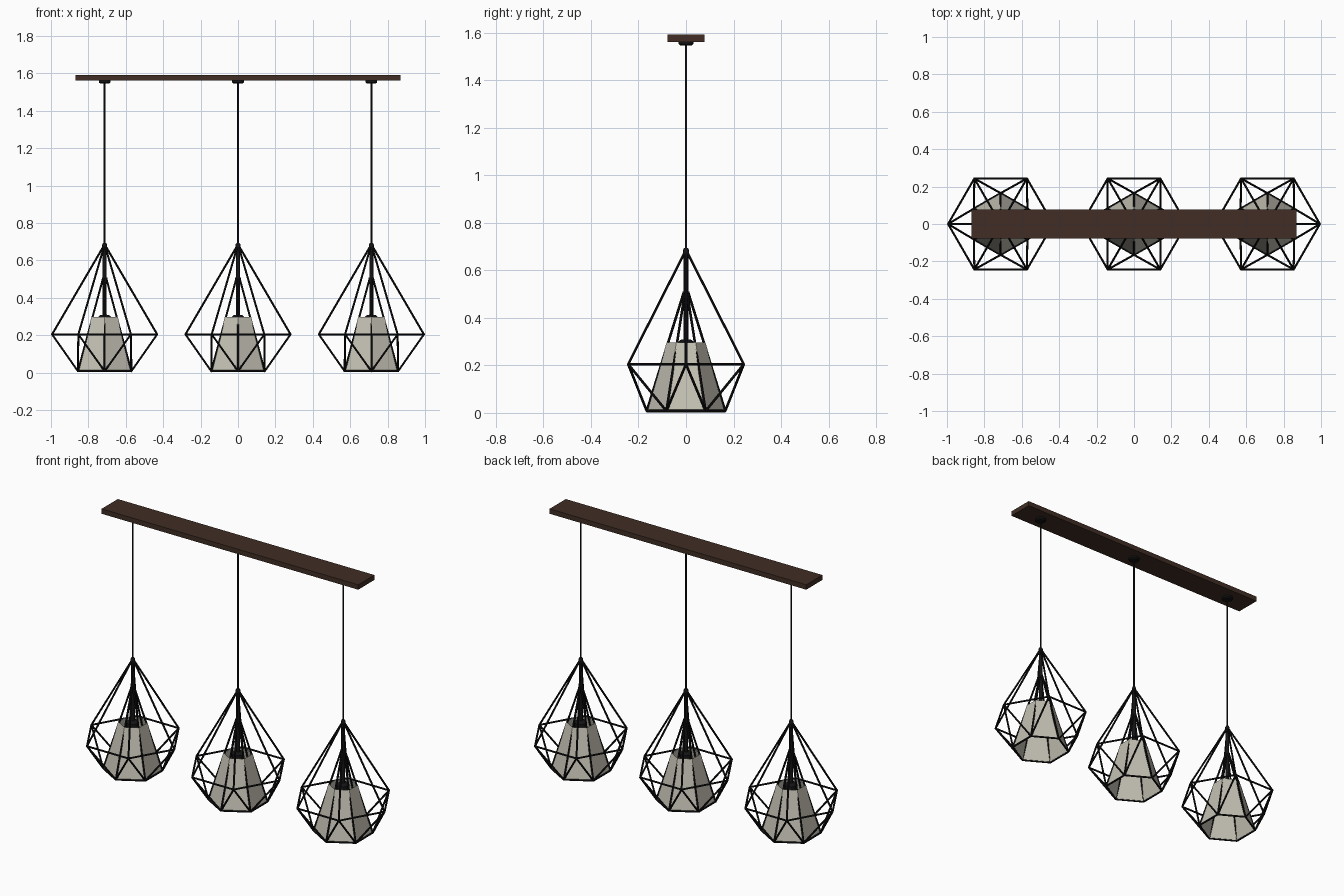
import bpy, bmesh
from math import pi, cos, sin
from mathutils import Vector, Matrix

cube = bpy.data.objects.get("Cube")
if cube:
    bpy.data.objects.remove(cube, do_unlink=True)


def material(name, rgb, rough):
    m = bpy.data.materials.new(name)
    m.use_nodes = True
    m.diffuse_color = (*rgb, 1)
    bsdf = m.node_tree.nodes["Principled BSDF"]
    bsdf.inputs["Base Color"].default_value = (*rgb, 1)
    bsdf.inputs["Roughness"].default_value = rough
    return m


wood = material("dark wood", (0.052, 0.027, 0.018), 0.6)
metal = material("black metal", (0.007, 0.007, 0.008), 0.5)
fabric = material("warm grey shade", (0.55, 0.53, 0.45), 0.8)


def finish(bm, name, mat, smooth=False):
    mesh = bpy.data.meshes.new(name)
    bmesh.ops.recalc_face_normals(bm, faces=bm.faces)
    for f in bm.faces:
        f.smooth = smooth
    if smooth:
        for e in bm.edges:
            e.smooth = len(e.link_faces) == 2 and e.calc_face_angle() < pi / 5
    bm.to_mesh(mesh)
    bm.free()
    mesh.materials.append(mat)
    return mesh


def rod(bm, a, b, r, sides=8):
    """Straight closed tube between two points."""
    a, b = Vector(a), Vector(b)
    d = b - a
    turn = d.to_track_quat('Z', 'Y').to_matrix().to_4x4()
    bmesh.ops.create_cone(bm, cap_ends=True, segments=sides, radius1=r, radius2=r,
                          depth=d.length, matrix=Matrix.Translation((a + b) / 2) @ turn)


def hexagon(r, z, turn=0):
    return [Vector((r * cos(turn + i * pi / 3), r * sin(turn + i * pi / 3), z)) for i in range(6)]


def lathe(name, profile, mat, sides=24):
    """Solid of revolution from (radius, height) pairs, capped at both ends."""
    bm = bmesh.new()
    rings = [[bm.verts.new((r * cos(2 * pi * i / sides), r * sin(2 * pi * i / sides), z))
              for i in range(sides)] for r, z in profile]
    for low, high in zip(rings, rings[1:]):
        for i in range(sides):
            j = (i + 1) % sides
            bm.faces.new((low[i], low[j], high[j], high[i]))
    bm.faces.new(rings[0])
    bm.faces.new(rings[-1])
    return finish(bm, name, mat, True)


ROD = 0.0055
girdle = hexagon(0.281, 0.205)
base = hexagon(0.165, 0.008, pi / 6)

# Outer faceted cage: hexagon rings, zigzag between them, spokes to the top hub
bm = bmesh.new()
for i in range(6):
    j = (i + 1) % 6
    tip = girdle[i].normalized() * 0.008
    tip.z = 0.675
    for a, b in ((girdle[i], girdle[j]), (base[i], base[j]), (base[i], girdle[i]),
                 (base[i], girdle[j]), (girdle[i], tip)):
        rod(bm, a, b, ROD)
for p in girdle + base:
    bmesh.ops.create_icosphere(bm, subdivisions=1, radius=ROD * 1.1, matrix=Matrix.Translation(p))
cage = finish(bm, "cage", metal, True)

# Inner rods along the shade edges, meeting on the stem
bm = bmesh.new()
for p in base:
    rod(bm, p, (p.x * 0.06, p.y * 0.06, 0.505), ROD)
inner_rods = finish(bm, "inner_rods", metal, True)

# Open hexagonal shade
bm = bmesh.new()
low = [bm.verts.new(p) for p in hexagon(0.163, 0.010, pi / 6)]
high = [bm.verts.new(p) for p in hexagon(0.082, 0.297, pi / 6)]
for i in range(6):
    j = (i + 1) % 6
    bm.faces.new((low[i], low[j], high[j], high[i]))
shade = finish(bm, "shade", fabric)

# Turned parts
stem = lathe("stem", [(0.011, 0.29), (0.011, 0.66)], metal, 12)
hub = lathe("hub", [(0.013, 0.65), (0.013, 0.685), (0.008, 0.694)], metal, 16)
collar = lathe("collar", [(0.015, 0.485), (0.015, 0.51)], metal, 16)
socket = lathe("socket", [(0.034, 0.22), (0.034, 0.298), (0.025, 0.307), (0.011, 0.31)], metal)
cable = lathe("cable", [(0.005, 0.68), (0.005, 1.56)], metal, 10)
ceiling_cup = lathe("ceiling_cup", [(0.024, 1.546), (0.031, 1.552), (0.031, 1.565)], metal)

# Three pendants share the same meshes
for side, x in (("right", -0.713), ("middle", 0), ("left", 0.713)):
    for mesh in (cage, inner_rods, shade, stem, hub, collar, socket, cable, ceiling_cup):
        ob = bpy.data.objects.new(f"{side}_{mesh.name}", mesh)
        ob.location.x = x
        bpy.context.collection.objects.link(ob)
        if mesh is shade:
            thick = ob.modifiers.new("thickness", 'SOLIDIFY')
            thick.thickness = 0.003

# Ceiling bar
bm = bmesh.new()
bmesh.ops.create_cube(bm, size=1, matrix=Matrix.Translation((0, 0, 1.577))
                      @ Matrix.Diagonal((1.74, 0.157, 0.03, 1)))
bar = bpy.data.objects.new("ceiling_bar", finish(bm, "ceiling_bar", wood))
bpy.context.collection.objects.link(bar)
